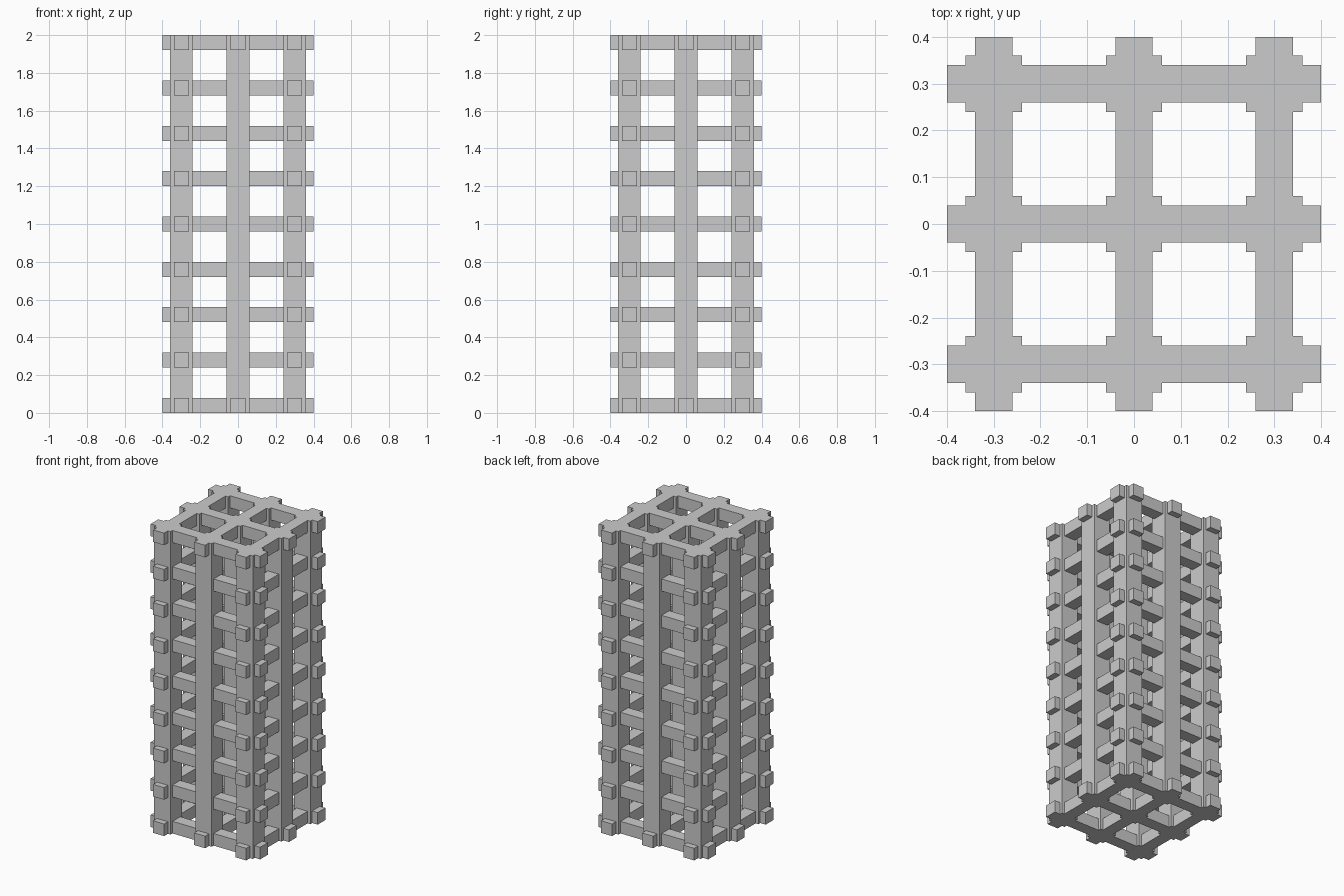
import bpy
import bmesh
from mathutils import Matrix, Vector

if "Cube" in bpy.data.objects:
    bpy.data.objects.remove(bpy.data.objects["Cube"])

GRID = (-0.3, 0.0, 0.3)   # post and beam lines in x and y
HEIGHT = 2.0
POST = 0.12
BEAM = 0.08
LENGTH = 0.8
LEVELS = 9


def box(name, size, centre):
    mesh = bpy.data.meshes.new(name)
    bm = bmesh.new()
    bmesh.ops.create_cube(bm, size=1.0, matrix=Matrix.Diagonal(Vector((*size, 1.0))))
    bm.to_mesh(mesh)
    bm.free()
    obj = bpy.data.objects.new(name, mesh)
    obj.location = centre
    bpy.context.collection.objects.link(obj)
    return obj


# Upright posts, three by three
for x in GRID:
    for y in GRID:
        box("post", (POST, POST, HEIGHT), (x, y, HEIGHT / 2))

# Crossing beams: full grid at top and bottom, outer ring only in between
for i in range(LEVELS):
    z = BEAM / 2 + i * (HEIGHT - BEAM) / (LEVELS - 1)
    lines = GRID if i in (0, LEVELS - 1) else (GRID[0], GRID[-1])
    for p in lines:
        box("beam_across", (LENGTH, BEAM, BEAM), (0, p, z))
        box("beam_deep", (BEAM, LENGTH, BEAM), (p, 0, z))
